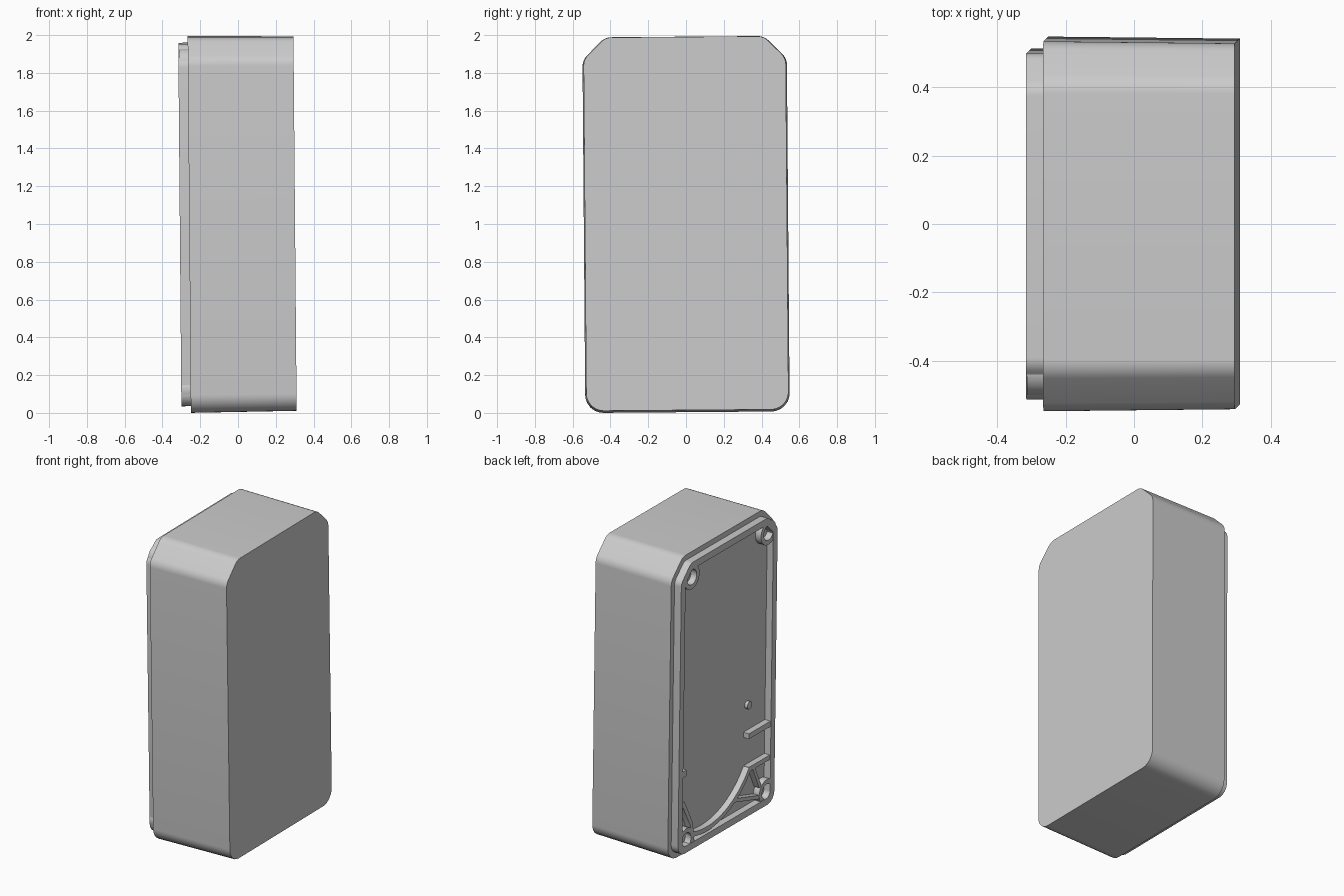
import bpy, bmesh, math
from mathutils import Matrix, Vector

if "Cube" in bpy.data.objects:
    bpy.data.objects.remove(bpy.data.objects["Cube"])

# The whole case leans slightly about x and y
TILT = (Matrix.Translation((0, 0, 1)) @ Matrix.Rotation(-0.0085, 4, 'Y')
        @ Matrix.Rotation(0.008, 4, 'X') @ Matrix.Translation((0, 0, -1)))
FLOOR, RIM = -0.263, -0.308


def loft(name, rings, closed=False):
    """Skin rings of (x, [(y, z)...]); cap both ends unless closed into a loop."""
    bm = bmesh.new()
    loops = [[bm.verts.new((x, y, z)) for y, z in pts] for x, pts in rings]
    pairs = list(zip(loops, loops[1:]))
    if closed:
        pairs.append((loops[-1], loops[0]))
    else:
        bm.faces.new(loops[0])
        bm.faces.new(loops[-1])
    n = len(loops[0])
    for a, b in pairs:
        for i in range(n):
            j = (i + 1) % n
            bm.faces.new((a[i], a[j], b[j], b[i]))
    bmesh.ops.recalc_face_normals(bm, faces=bm.faces)
    bm.transform(TILT)
    me = bpy.data.meshes.new(name)
    bm.to_mesh(me)
    bm.free()
    me.shade_smooth()
    me.set_sharp_from_angle(angle=math.radians(30))
    ob = bpy.data.objects.new(name, me)
    bpy.context.collection.objects.link(ob)
    return ob


def prism(name, pts, top=RIM + 0.004):
    return loft(name, [(FLOOR + 0.01, pts), (top, pts)])


def circle(c, r, n=24):
    return [(c[0] + r * math.cos(2 * math.pi * i / n),
             c[1] + r * math.sin(2 * math.pi * i / n)) for i in range(n)]


def fillet(corners, n=6):
    """Round each (y, z, radius) corner of a convex outline."""
    out = []
    for i, (y, z, r) in enumerate(corners):
        p = Vector((y, z))
        a = (Vector(corners[i - 1][:2]) - p).normalized()
        b = (Vector(corners[(i + 1) % len(corners)][:2]) - p).normalized()
        half = a.angle(b) / 2
        t, d = r / math.tan(half), r / math.sin(half)
        c = p + (a + b).normalized() * d
        s, e = p + a * t - c, p + b * t - c
        for k in range(n + 1):
            v = s.lerp(e, k / n).normalized() * r
            out.append((c.x + v.x, c.y + v.y))
    return out


def outline(inset):
    """Case outline: chamfered top corners, rounded bottom corners."""
    w, h = 0.541 - inset, 0.994 - inset
    c = 0.12 - 0.586 * inset
    rt, rb = 0.08 - 0.6 * inset, 0.095 - 0.7 * inset
    return fillet([(-w, 1 - h, rb), (w, 1 - h, rb), (w, 1 + h - c, rt),
                   (w - c, 1 + h, rt), (-w + c, 1 + h, rt), (-w, 1 + h - c, rt)])


# Case body with stepped lip and shallow recess on the -x side
loft("case_body", [(0.302, outline(0.006)), (-0.258, outline(0)),
                   (-0.258, outline(0.035)), (RIM, outline(0.035)),
                   (RIM, outline(0.08)), (FLOOR, outline(0.08))])

# Hollow screw posts in the four corners
for name, c in (("upper_left", (0.39, 1.86)), ("upper_right", (-0.415, 1.855)),
                ("lower_left", (0.415, 0.12)), ("lower_right", (-0.43, 0.13))):
    o, i = circle(c, 0.08), circle(c, 0.05)
    loft("screw_post_" + name,
         [(FLOOR + 0.01, o), (RIM + 0.003, o), (RIM + 0.003, i), (FLOOR + 0.01, i)],
         closed=True)

# Curved rib running under the lower recess, with its shelf
angles = [math.radians(215 + 72 * k / 20) for k in range(21)]
arc = lambda r, seq: [(0.2 + r * math.cos(a), 0.67 + r * math.sin(a)) for a in seq]
prism("curved_rib", arc(0.54, angles) + arc(0.57, angles[::-1]))
prism("curved_rib_shelf", [(-0.48, 0.33), (-0.25, 0.33), (-0.24, 0.36), (-0.48, 0.36)], RIM + 0.005)

# Gussets tying the lower right post to the curved rib
prism("post_gusset_upper", [(-0.38, 0.18), (-0.355, 0.18), (-0.28, 0.34), (-0.305, 0.34)], RIM + 0.006)
prism("post_gusset_lower", [(-0.36, 0.13), (-0.36, 0.105), (-0.1, 0.18), (-0.1, 0.205)], RIM + 0.006)

# Slanted rib beside the lower left post
prism("slanted_rib", [(0.475, 0.385), (0.435, 0.385), (0.345, 0.21), (0.325, 0.07),
                      (0.35, 0.07), (0.37, 0.2), (0.45, 0.35), (0.475, 0.35)], RIM + 0.005)

# Side locating ribs and the small peg
prism("side_rib_right", [(-0.48, 0.55), (-0.235, 0.55), (-0.235, 0.585), (-0.48, 0.585)])
prism("side_rib_left", [(0.48, 0.55), (0.42, 0.55), (0.42, 0.59), (0.48, 0.59)])
prism("locating_peg", circle((-0.27, 0.755), 0.025, 16), FLOOR - 0.02)
